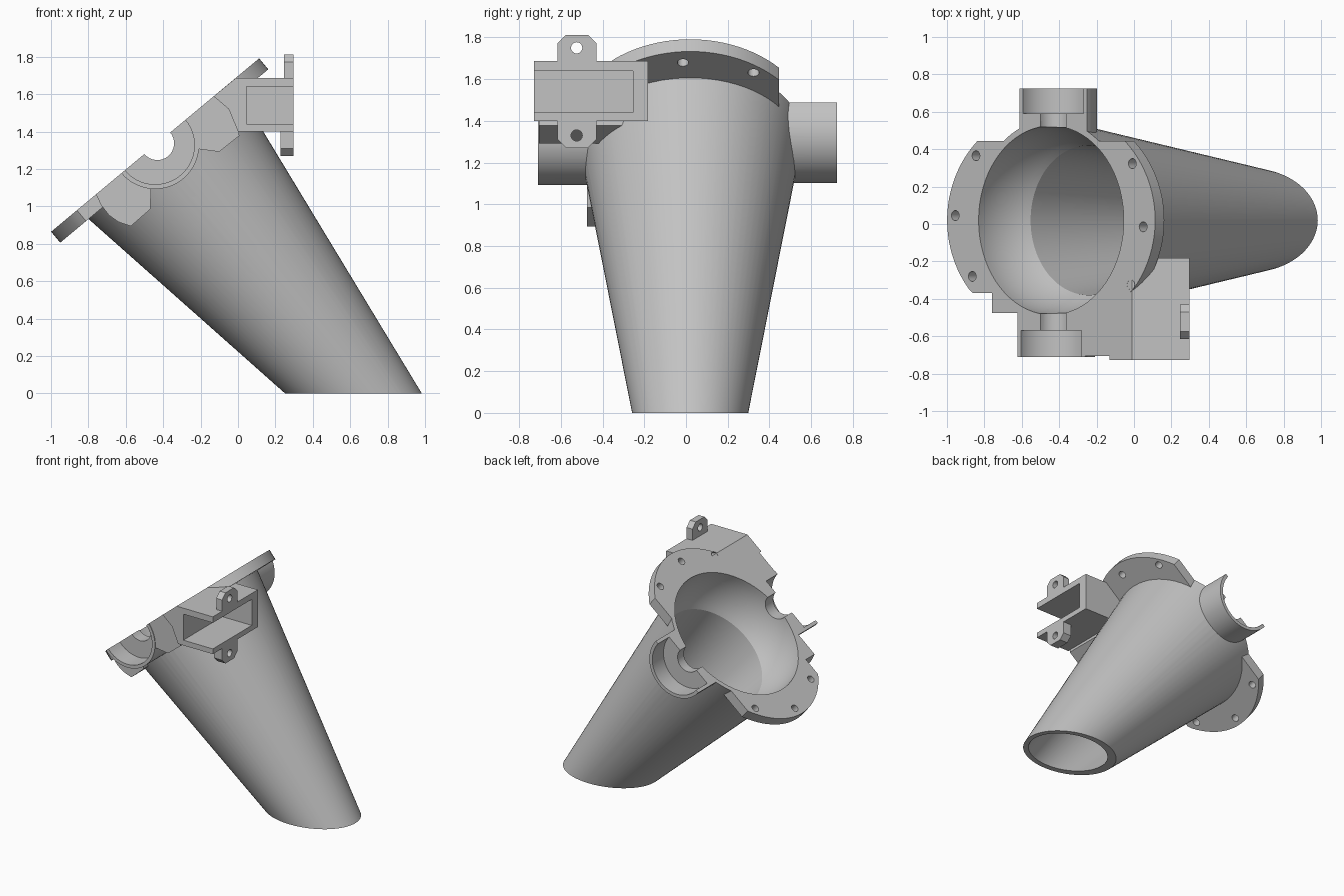
import bpy, bmesh
from math import sin, cos, pi, radians, sqrt
from mathutils import Matrix

if "Cube" in bpy.data.objects:
    bpy.data.objects.remove(bpy.data.objects["Cube"])

# Tilted frame: local x up the slope, local z out of the mouth
TILT = Matrix.Rotation(radians(-39.8), 4, 'Y')
MOUTH = Matrix.Translation((-0.443, 0.02, 1.3275)) @ TILT
SIDE = Matrix(((1, 0, 0, 0), (0, 0, 1, 0), (0, 1, 0, 0), (0, 0, 0, 1)))   # extrude along y
ALONG_X = Matrix(((0, 0, 1, 0), (1, 0, 0, 0), (0, 1, 0, 0), (0, 0, 0, 1)))  # extrude along x
PIVOT = Matrix.Translation((-0.443, 0, 1.3275)) @ TILT @ SIDE
BACK_PIVOT = PIVOT @ Matrix.Translation((0.015, 0, 0))

grey = bpy.data.materials.new("plain grey")
grey.use_nodes = True
GREY = (0.54, 0.54, 0.54, 1)
grey.diffuse_color = GREY
grey.node_tree.nodes["Principled BSDF"].inputs["Base Color"].default_value = GREY


def finish(name, bm, place):
    bm.transform(place)
    bmesh.ops.recalc_face_normals(bm, faces=bm.faces)
    mesh = bpy.data.meshes.new(name)
    bm.to_mesh(mesh)
    bm.free()
    mesh.materials.append(grey)
    ob = bpy.data.objects.new(name, mesh)
    bpy.context.collection.objects.link(ob)
    return ob


def prism(name, pts, lo, hi, place):
    """Extrude a 2D outline from lo to hi."""
    bm = bmesh.new()
    low = [bm.verts.new((a, b, lo)) for a, b in pts]
    high = [bm.verts.new((a, b, hi)) for a, b in pts]
    bm.faces.new(low)
    bm.faces.new(high)
    for i in range(len(pts)):
        j = (i + 1) % len(pts)
        bm.faces.new((low[i], low[j], high[j], high[i]))
    return finish(name, bm, place)


def lathe(name, profile, place, n=72):
    """Solid of revolution from (radius, height) points, capped at both ends."""
    bm = bmesh.new()
    rings = [[bm.verts.new((r * cos(2 * pi * i / n), r * sin(2 * pi * i / n), z))
              for i in range(n)] for r, z in profile]
    for a, b in zip(rings, rings[1:]):
        for i in range(n):
            j = (i + 1) % n
            bm.faces.new((a[i], a[j], b[j], b[i]))
    bm.faces.new(rings[0])
    bm.faces.new(rings[-1])
    return finish(name, bm, place)


def arc(r, start, end, n=24, squash=1.0):
    return [(r * cos(start + (end - start) * i / n),
             squash * r * sin(start + (end - start) * i / n)) for i in range(n + 1)]


def box(name, x, y, z):
    return prism(name, [(x[0], z[0]), (x[1], z[0]), (x[1], z[1]), (x[0], z[1])], *y, SIDE)


def carve(ob, *cutters):
    for c in cutters:
        m = ob.modifiers.new("cut", 'BOOLEAN')
        m.operation, m.solver, m.object = 'DIFFERENCE', 'EXACT', c
    bpy.context.view_layer.update()
    graph = bpy.context.evaluated_depsgraph_get()
    mesh = bpy.data.meshes.new_from_object(ob.evaluated_get(graph))
    ob.modifiers.clear()
    ob.data = mesh
    parts.append(ob)


parts = []

# Cutters: spherical mouth running into the tapered bore, pivot slots, pockets, ground
BALL, NECK = 0.505, 0.40
start = sqrt(BALL ** 2 - NECK ** 2)
dome = [(sqrt(BALL ** 2 - d * d), -d) for d in [start * i / 10 for i in range(11)]]
bore = lathe("bore_cutter", [(BALL, 0.05)] + dome + [(0.17, -2.3)], MOUTH)
groove = arc(0.09, 0, 2 * pi, 32)[:-1]
front_slot = prism("front_slot_cutter", groove, -0.9, -0.2, BACK_PIVOT)
back_slot = prism("back_slot_cutter", groove, 0.2, 0.9, BACK_PIVOT)
ring = arc(0.21, 0, 2 * pi, 64)[:-1]
front_pocket = prism("front_pocket_cutter", ring, -0.9, -0.57, PIVOT)
back_pocket = prism("back_pocket_cutter", ring, 0.59, 0.9, BACK_PIVOT)
ground = box("ground_cutter", (-3, 3), (-3, 3), (-2, 0))
cavity = box("cavity_cutter", (0.045, 0.6), (-1, -0.255), (1.44, 1.64))
cutters = [bore, front_slot, back_slot, front_pocket, back_pocket, ground, cavity]

# Tapered tube
tube = lathe("tapered_tube", [(0.538, 0), (0.217, -2.12)], MOUTH)
carve(tube, bore, front_slot, back_slot, ground)

# Flange lobes, trimmed straight at the sides, with bolt holes
outline = [(a, max(-0.39, min(0.425, b))) for a, b in arc(0.724, 0, 2 * pi, 96, 0.83)[:-1]]
flange = prism("flange", outline, -0.076, 0, MOUTH)
holes = []
for u, v in [(-0.667, 0.025), (-0.523, 0.345), (-0.549, -0.3),
             (0.64, -0.035), (0.565, 0.303), (0.555, -0.345)]:
    spot = MOUTH @ Matrix.Translation((u, v, 0))
    holes.append(lathe("bolt_hole_cutter", [(0.027, 0.1), (0.027, -0.2)], spot, 20))
carve(flange, bore, cavity, *holes)
cutters += holes

# Half-round pivot bosses
half = arc(0.235, -pi, 0, 40)
front_boss = prism("front_pivot_boss", half, -0.71, -0.3, PIVOT)
carve(front_boss, bore, front_slot, front_pocket)
back_boss = prism("back_pivot_boss", half, 0.34, 0.725, BACK_PIVOT)
carve(back_boss, bore, back_slot, back_pocket)

# Cheeks either side of the front boss
cheek = [(0, 0), (0.412, 0), (0.427, -0.06), (0.43, -0.13), (0.414, -0.19),
         (0.378, -0.25), (0.24, -0.247), (0.16, -0.16)]
for name, s, y0 in (("lower_cheek", -1, -0.475), ("upper_cheek", 1, -0.705)):
    ob = prism(name, [(s * a, b) for a, b in cheek], y0, -0.3, PIVOT)
    carve(ob, bore, front_slot, front_pocket)

# Holder block with a slot open at the front and outer end
holder = prism("holder", [(-0.13, 1.588), (-0.025, 1.675), (-0.012, 1.686), (0.296, 1.686),
                          (0.296, 1.4), (0, 1.4), (-0.05, 1.52)], -0.728, -0.183, SIDE)
carve(holder, bore, cavity)

# Screw tabs above and below the holder
for name, root, tip, eye, x0 in (("top_tab", 1.66, 1.812, 1.75, 0.246),
                                 ("bottom_tab", 1.42, 1.27, 1.33, 0.227)):
    c = 0.04 if tip > root else -0.04
    tab = prism(name, [(-0.615, root), (-0.615, tip - c), (-0.575, tip), (-0.47, tip),
                       (-0.43, tip - c), (-0.43, root)], x0, 0.296, ALONG_X)
    hole = lathe("tab_hole_cutter", [(0.027, -0.1), (0.027, 0.2)],
                 Matrix.Translation((x0, -0.524, eye)) @ Matrix.Rotation(pi / 2, 4, 'Y'), 24)
    carve(tab, hole)
    cutters.append(hole)

for c in cutters:
    bpy.data.objects.remove(c)

# Smooth the round faces, keep the corners crisp
bpy.ops.object.select_all(action='DESELECT')
for ob in parts:
    ob.select_set(True)
bpy.context.view_layer.objects.active = tube
bpy.ops.object.shade_smooth_by_angle(angle=radians(20))
